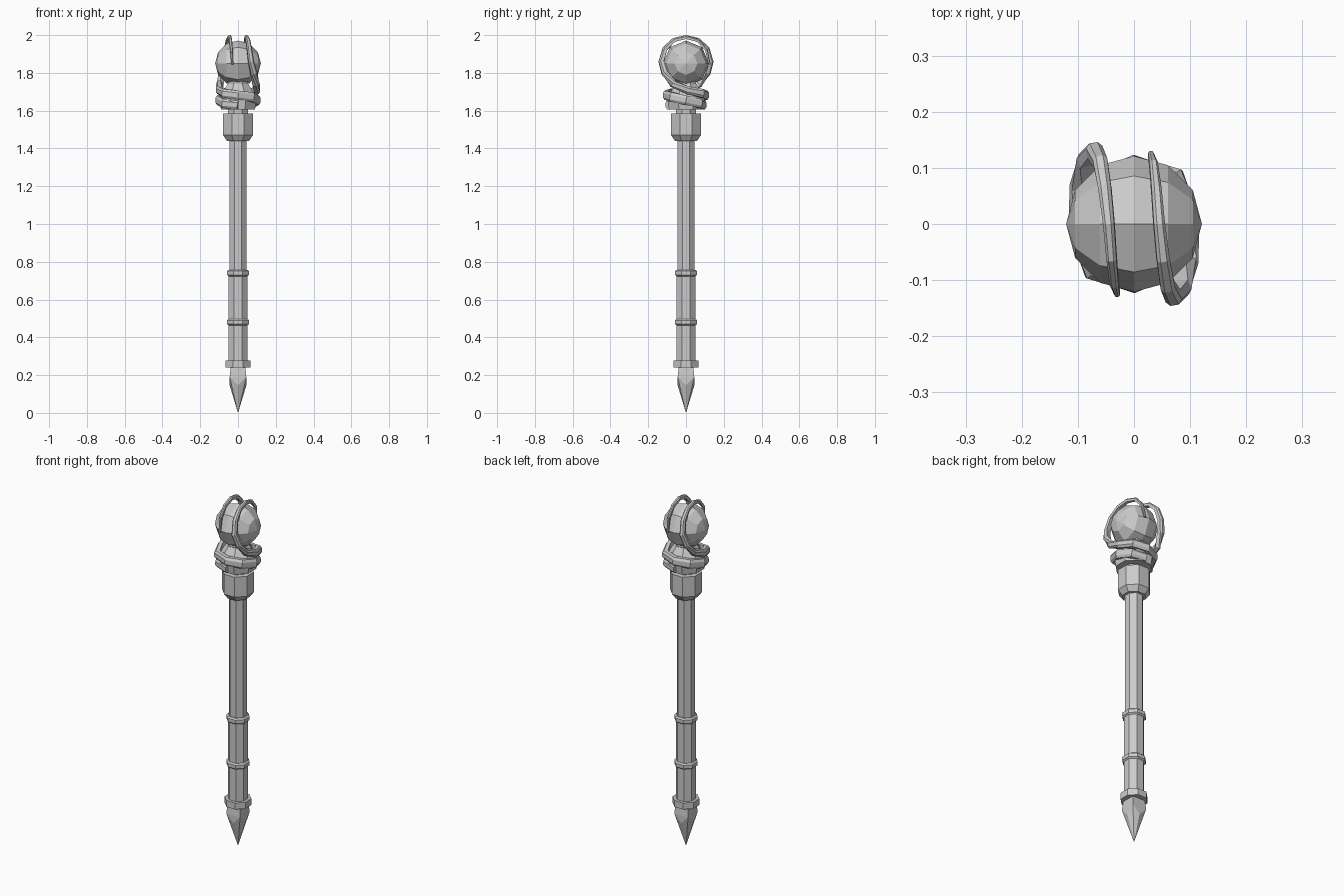
import bpy, bmesh, math
from mathutils import Vector, Matrix

if "Cube" in bpy.data.objects:
    bpy.data.objects.remove(bpy.data.objects["Cube"])


def finish(name, bm):
    bmesh.ops.recalc_face_normals(bm, faces=bm.faces[:])
    mesh = bpy.data.meshes.new(name)
    bm.to_mesh(mesh)
    bm.free()
    obj = bpy.data.objects.new(name, mesh)
    bpy.context.collection.objects.link(obj)
    return obj


def skin(bm, rings):
    # bridge equal vertex rings and cap both ends
    loops = [[bm.verts.new(p) for p in ring] for ring in rings]
    n = len(loops[0])
    for a, b in zip(loops, loops[1:]):
        for i in range(n):
            j = (i + 1) % n
            bm.faces.new((a[i], a[j], b[j], b[i]))
    bm.faces.new(loops[0][::-1])
    bm.faces.new(loops[-1])


def lathe(name, profile, sides=8):
    # profile gives (distance to flat side, height)
    bm = bmesh.new()
    rings = []
    for r, z in profile:
        R = r / math.cos(math.pi / sides)
        angles = [(i + 0.5) * 2 * math.pi / sides for i in range(sides)]
        rings.append([(R * math.cos(a), R * math.sin(a), z) for a in angles])
    skin(bm, rings)
    return finish(name, bm)


# Shaft and grip
lathe("shaft", [(0.045, 0.25), (0.045, 1.47)])
lathe("grip", [(0.050, 0.26), (0.050, 0.75)])
for name, z in (("lower_grip_ring", 0.48), ("upper_grip_ring", 0.74)):
    lathe(name, [(0.050, z - 0.017), (0.058, z - 0.010),
                 (0.058, z + 0.010), (0.050, z + 0.017)])
lathe("foot_collar", [(0.066, 0.24), (0.066, 0.277)])

# Square spike with faceted tip
bm = bmesh.new()
pts = [(0, 0, 0)]
for h, z in ((0.038, 0.25), (0.044, 0.19)):
    pts += [(sx * h, sy * h, z) for sx in (-1, 1) for sy in (-1, 1)]
pts += [(0.044, 0, 0.145), (-0.044, 0, 0.145), (0, 0.044, 0.145), (0, -0.044, 0.145)]
for p in pts:
    bm.verts.new(p)
bmesh.ops.convex_hull(bm, input=bm.verts[:])
finish("foot_spike", bm)

# Head socket, neck and cup
lathe("socket", [(0.058, 1.44), (0.079, 1.47), (0.079, 1.585)])
lathe("neck", [(0.052, 1.57), (0.052, 1.79)])
lathe("cup", [(0.090, 1.605), (0.098, 1.66), (0.080, 1.70), (0.055, 1.74)])

# Faceted orb with its poles to the sides
bm = bmesh.new()
bmesh.ops.create_uvsphere(bm, u_segments=8, v_segments=6, radius=0.121,
                          matrix=Matrix.Translation((0, 0, 1.85)) @ Matrix.Rotation(math.pi / 2, 4, 'Y'))
finish("orb", bm)

# Two tendrils winding round the cup and over the orb: x, y, z, width, thickness
PATH = [(0.0, -0.095, 1.63, .046, .028), (-0.075, -0.075, 1.638, .048, .03),
        (-0.105, 0, 1.655, .05, .03), (-0.075, 0.075, 1.672, .05, .03),
        (0.0, 0.108, 1.682, .048, .03), (0.075, 0.085, 1.692, .046, .03),
        (0.102, 0.01, 1.708, .042, .03), (0.098, -0.07, 1.742, .038, .029),
        (0.085, -0.115, 1.80, .034, .028), (0.070, -0.132, 1.86, .030, .026),
        (0.060, -0.112, 1.93, .026, .023), (0.052, -0.063, 1.975, .023, .021),
        (0.045, 0, 1.990, .020, .019), (0.040, 0.062, 1.973, .018, .017),
        (0.035, 0.108, 1.923, .015, .014), (0.030, 0.125, 1.845, .010, .010)]
SECTION = [(-.5, -.5), (.5, -.5), (.5, .2), (.25, .5), (-.25, .5), (-.5, .2)]
rings = []
for i, (x, y, z, w, t) in enumerate(PATH):
    p = Vector((x, y, z))
    before = Vector(PATH[max(i - 1, 0)][:3])
    after = Vector(PATH[min(i + 1, len(PATH) - 1)][:3])
    tangent = (after - before).normalized()
    out = p - Vector((0, 0, min(z, 1.85)))
    if z > 1.78:
        out.x *= 0.3
    out = (out - tangent * out.dot(tangent)).normalized()
    side = tangent.cross(out)
    rings.append([p + side * (a * w) + out * (b * t) for a, b in SECTION])
for name, angle in (("right_tendril", 0), ("left_tendril", math.pi)):
    bm = bmesh.new()
    skin(bm, rings)
    bm.transform(Matrix.Rotation(angle, 4, 'Z'))
    finish(name, bm)
